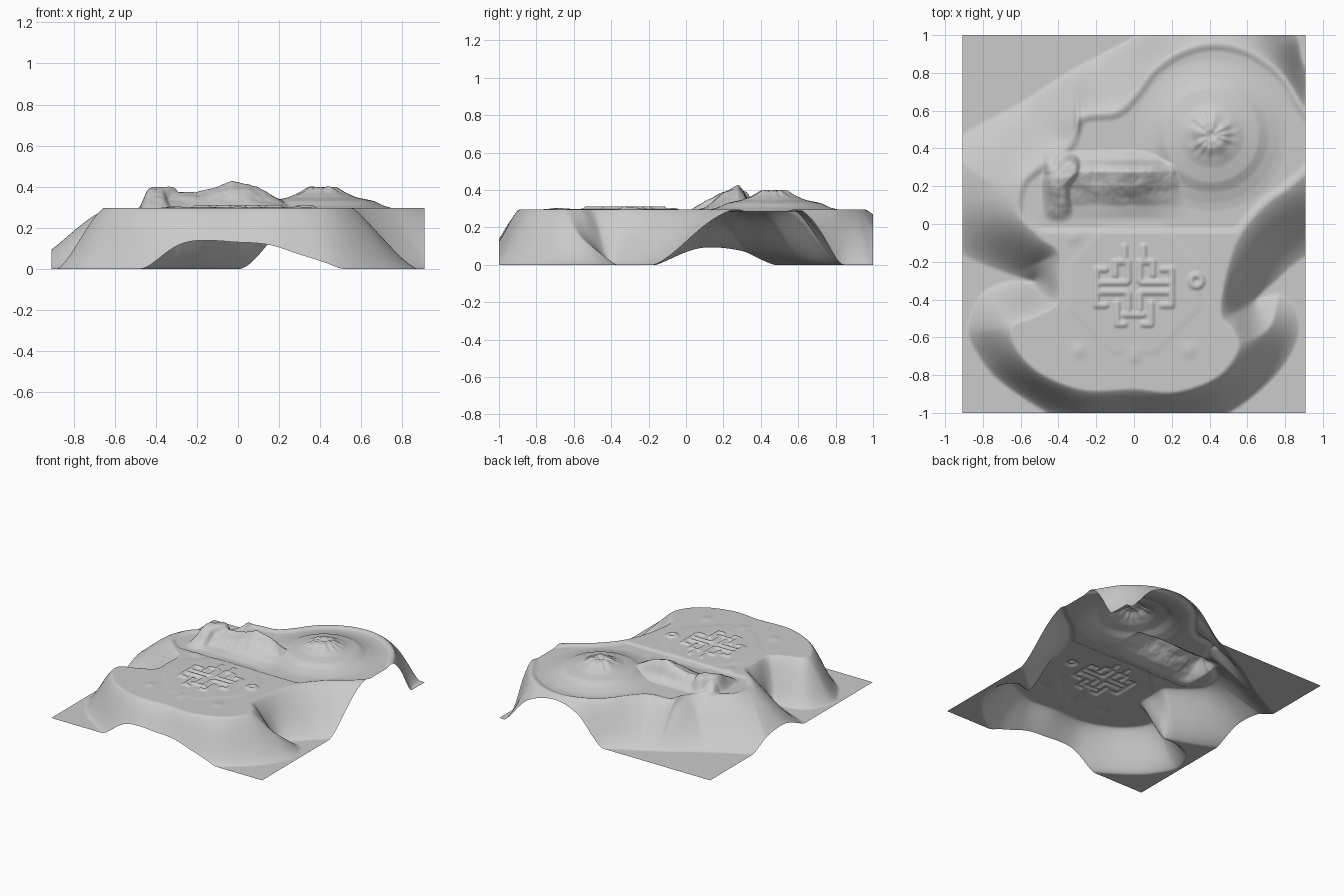
import bpy, math
from mathutils import Vector, kdtree, noise

TOP = 0.297          # plateau level
NX, NY = 230, 252    # grid resolution
HX, HY = 0.908, 1.0

# Outline of the flat plateau and of the foot of its slopes (counter-clockwise)
RIM = [(-0.40, -0.28), (-0.41, -0.42), (-0.53, -0.49), (-0.65, -0.55), (-0.61, -0.68), (-0.48, -0.80),
       (-0.26, -0.88), (0, -0.875), (0.22, -0.89), (0.44, -0.81), (0.55, -0.67), (0.53, -0.57),
       (0.46, -0.47), (0.50, -0.22), (0.57, -0.05), (0.70, 0.10), (0.85, 0.21), (0.97, 0.34),
       (0.97, 0.50), (0.89, 0.63), (0.78, 0.80), (0.61, 0.92), (0.43, 0.96), (0.25, 0.92),
       (0.10, 0.82), (0, 0.69), (-0.10, 0.60), (-0.28, 0.57), (-0.35, 0.42), (-0.48, 0.33),
       (-0.60, 0.22), (-0.62, 0.06), (-0.50, -0.07), (-0.40, -0.15)]
FOOT = [(-0.54, -0.305), (-0.68, -0.31), (-0.81, -0.38), (-0.88, -0.56), (-0.81, -0.72), (-0.70, -0.84),
        (-0.46, -1.0), (-0.28, -1.09), (0, -1.10), (0.25, -1.055), (0.50, -1.0), (0.74, -0.81),
        (0.86, -0.62), (0.86, -0.47), (0.77, -0.37), (0.65, -0.40), (0.75, -0.30), (0.91, -0.17),
        (1.25, 0.0), (1.35, 0.45), (1.10, 0.68), (0.91, 0.83), (0.86, 1.0), (0.75, 1.15), (0.40, 1.25),
        (0.15, 1.13), (0.02, 1.0), (-0.30, 0.83), (-0.60, 0.64), (-0.91, 0.47), (-1.03, 0.34),
        (-1.05, 0.06), (-0.93, -0.14), (-0.70, -0.25)]


def lerp_table(tab, v):
    if v <= tab[0][0]:
        return tab[0][1]
    for (a, p), (b, q) in zip(tab, tab[1:]):
        if v <= b:
            return p + (q - p) * (v - a) / (b - a)
    return tab[-1][1]


def smooth(a, b, v):
    t = min(1, max(0, (v - a) / (b - a)))
    return t * t * (3 - 2 * t)


class Outline:
    """Smooth closed curve giving a signed distance, positive outside."""
    def __init__(self, pts, steps=40):
        n = len(pts)
        self.p = []
        for i in range(n):
            a, b, c, d = (Vector(pts[(i + k) % n]) for k in (-1, 0, 1, 2))
            for s in range(steps):
                t = s / steps
                self.p.append(0.5 * (2 * b + (c - a) * t + (2 * a - 5 * b + 4 * c - d) * t * t
                                     + (3 * b - a - 3 * c + d) * t ** 3))
        self.kd = kdtree.KDTree(len(self.p))
        for i, q in enumerate(self.p):
            self.kd.insert((q.x, q.y, 0), i)
        self.kd.balance()

    def dist(self, x, y):
        _, i, d = self.kd.find((x, y, 0))
        t = self.p[(i + 1) % len(self.p)] - self.p[i - 1]
        side = (x - self.p[i].x) * t.y - (y - self.p[i].y) * t.x
        return d if side > 0 else -d


def seg_dist(x, y, s):
    ax, ay, bx, by = s
    dx, dy = bx - ax, by - ay
    t = min(1, max(0, ((x - ax) * dx + (y - ay) * dy) / (dx * dx + dy * dy)))
    return math.hypot(x - ax - t * dx, y - ay - t * dy)


# Low walls of the cross-shaped ruin, mirrored left to right
HALF_WALLS = [(0.20, -0.24, 0.20, -0.43), (0.15, -0.24, 0.20, -0.24), (0.15, -0.43, 0.20, -0.43),
              (0.04, -0.31, 0.18, -0.31), (0.04, -0.36, 0.18, -0.36), (0.05, -0.12, 0.05, -0.20),
              (0.05, -0.20, 0.10, -0.20), (0.10, -0.20, 0.10, -0.27), (0.03, -0.20, 0.03, -0.30),
              (0.09, -0.42, 0.09, -0.53), (0.05, -0.53, 0.09, -0.53), (0.03, -0.37, 0.03, -0.45),
              (0.0, -0.48, 0.05, -0.48)]
WALLS = HALF_WALLS + [(-a, b, -c, d) for a, b, c, d in HALF_WALLS]

# Hill profiles
RIDGE_X = [(-0.48, 0), (-0.45, 0.06), (-0.42, 0.085), (-0.2, 0.09), (-0.1, 0.118), (-0.03, 0.143),
           (0.05, 0.133), (0.1, 0.108), (0.2, 0.06), (0.28, 0.0)]
RIDGE_Y = [(0.03, 0), (0.1, 0.15), (0.15, 0.42), (0.2, 0.72), (0.25, 0.9), (0.28, 1), (0.31, 0.75),
           (0.34, 0.3), (0.39, 0)]
CONE = [(0, 0.10), (0.03, 0.113), (0.07, 0.11), (0.11, 0.086), (0.17, 0.062), (0.25, 0.046), (0.30, 0.022),
        (0.36, 0.006), (0.40, 0)]
MOUND = [(-0.34, 0.29, -0.40, 0.22), (-0.40, 0.22, -0.40, 0.08)]
MOUND_Y = [(0.0, 0), (0.08, 0.04), (0.15, 0.075), (0.2, 0.102), (0.25, 0.114), (0.32, 0.105)]

rim, foot = Outline(RIM), Outline(FOOT)


def height(x, y):
    # plateau and slopes
    d, f = rim.dist(x, y), foot.dist(x, y)
    if f >= 0:
        return 0.0
    t = d / (d - f) if d > 0 else 0.0
    z = TOP * (1 - 0.5 * t - 0.5 * smooth(0, 1, t))
    # narrow spur behind the plateau
    z += 0.02 * math.exp(-((x + 0.30) / 0.012) ** 2) * smooth(0.45, 0.55, y) * (1 - smooth(0.62, 0.78, y))
    if d > 0.03 and x > -0.35:
        return z
    # sunken rear floor behind a raised lip
    if d < 0:
        z -= 0.012 * (1 - smooth(-0.05, -0.01, d)) * smooth(-0.05, -0.02, y)
    # hills
    n = noise.noise(Vector((x * 14, y * 14, 1))) + 0.4 * noise.noise(Vector((x * 40, y * 40, 4)))
    ridge = lerp_table(RIDGE_X, x) * lerp_table(RIDGE_Y, y)
    m = min(seg_dist(x, y, s) for s in MOUND)
    mound = lerp_table(MOUND_Y, y) * (1 - smooth(0.03, 0.095, m))
    r, a = math.hypot(x - 0.41, y - 0.47), math.atan2(y - 0.47, x - 0.41)
    cone = lerp_table(CONE, r)
    cone += 0.005 * math.sin(11 * a + 2 * math.sin(3 * a)) * smooth(0.01, 0.05, r) * (1 - smooth(0.08, 0.16, r))
    h = max(ridge, mound)
    z += max(h + 0.008 * n * min(1, h / 0.05), cone)
    # front terrace, ruin walls, ring and small bumps
    if y < 0:
        z += 0.003 * (1 - smooth(0.33, 0.37, max(abs(x), abs(y + 0.33), 0.75 * (abs(x) + abs(y + 0.33)))))
        w = min(seg_dist(x, y, s) for s in WALLS)
        w = min(w, abs(math.hypot(x - 0.33, y + 0.30) - 0.03))
        z += 0.012 * (1 - smooth(0.009, 0.02, w))
        for bx, by in ((-0.29, -0.67), (0.29, -0.67), (0, -0.70), (-0.32, -0.07)):
            z += 0.007 * math.exp(-((x - bx) ** 2 + (y - by) ** 2) / 0.0012)
    return z


# Terrain sheet
verts = []
for j in range(NY + 1):
    for i in range(NX + 1):
        x, y = -HX + 2 * HX * i / NX, -HY + 2 * HY * j / NY
        verts.append((x, y, height(x, y)))
W = NX + 1
faces = [(j * W + i, j * W + i + 1, (j + 1) * W + i + 1, (j + 1) * W + i)
         for j in range(NY) for i in range(NX)]
me = bpy.data.meshes.new("terrain")
me.from_pydata(verts, [], faces)
me.update()
terrain = bpy.data.objects.new("terrain", me)
bpy.context.collection.objects.link(terrain)

# Light relaxation to soften creases, then smooth shading
relax = terrain.modifiers.new("relax", 'SMOOTH')
relax.use_x = relax.use_y = False
relax.factor, relax.iterations = 0.5, 2
me.polygons.foreach_set("use_smooth", [True] * len(faces))
